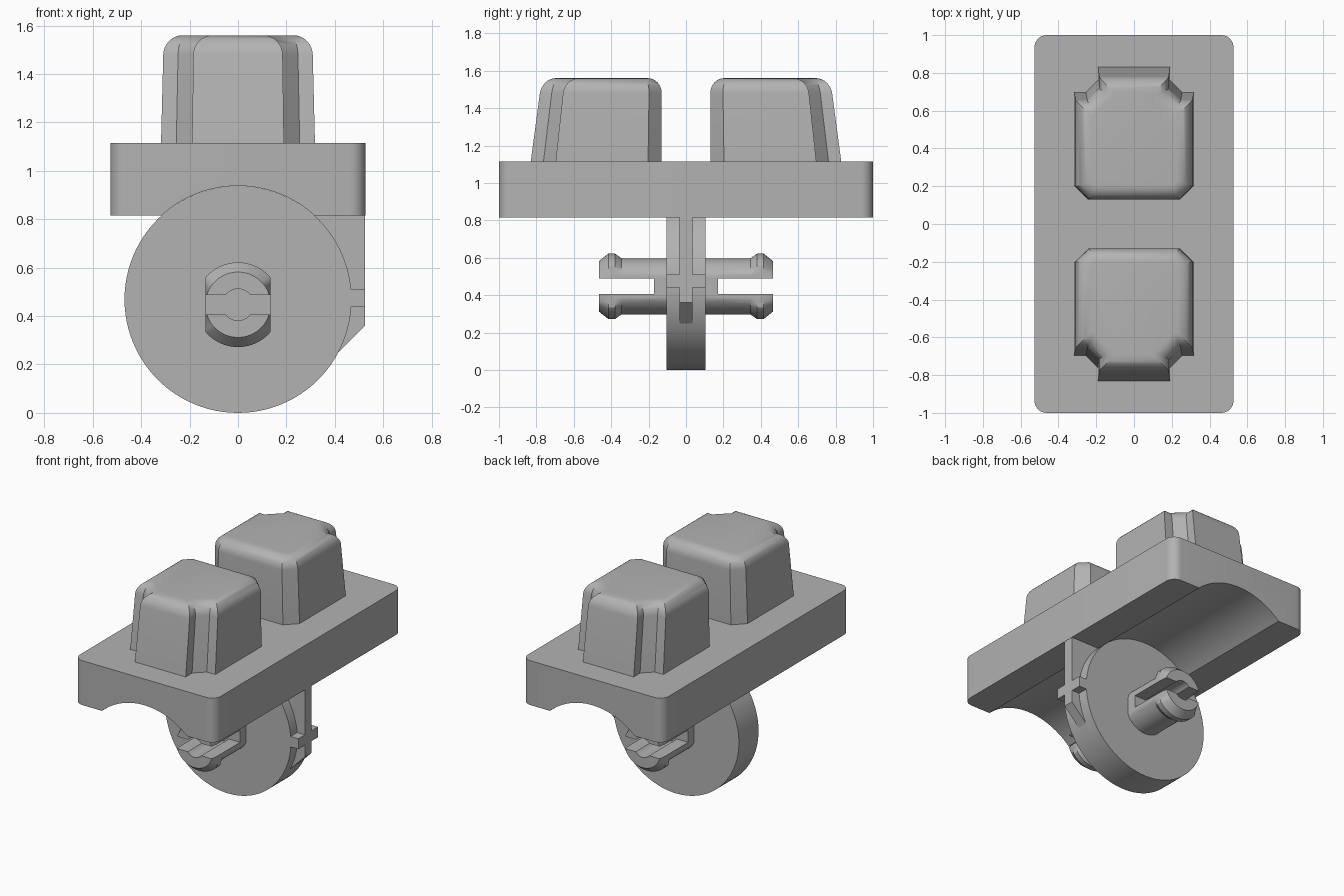
import bpy, bmesh
from math import sin, cos, pi, asin, sqrt, radians
from mathutils import Vector

if "Cube" in bpy.data.objects:
    bpy.data.objects.remove(bpy.data.objects["Cube"], do_unlink=True)

grey = bpy.data.materials.new("plain grey")
grey.use_nodes = True
grey.diffuse_color = (0.45, 0.45, 0.45, 1)
grey.node_tree.nodes["Principled BSDF"].inputs["Base Color"].default_value = grey.diffuse_color

DISC_R = DISC_Z = 0.469
PIN_Z = 0.447
PLATE_X, PLATE_BOTTOM, PLATE_TOP = 0.527, 0.815, 1.115


def finish(name, bm, angle=30):
    bmesh.ops.recalc_face_normals(bm, faces=bm.faces)
    mesh = bpy.data.meshes.new(name)
    bm.to_mesh(mesh)
    bm.free()
    mesh.materials.append(grey)
    ob = bpy.data.objects.new(name, mesh)
    bpy.context.collection.objects.link(ob)
    bpy.ops.object.select_all(action='DESELECT')
    ob.select_set(True)
    bpy.context.view_layer.objects.active = ob
    bpy.ops.object.shade_smooth_by_angle(angle=radians(angle))
    return ob


def loft(rings):
    """Skin equal-length rings of points and cap both ends."""
    bm = bmesh.new()
    rows = [[bm.verts.new(p) for p in ring] for ring in rings]
    n = len(rows[0])
    for a, b in zip(rows, rows[1:]):
        for i in range(n):
            j = (i + 1) % n
            bm.faces.new((a[i], a[j], b[j], b[i]))
    bm.faces.new(rows[0])
    bm.faces.new(rows[-1])
    return bm


def extrude_y(profile, half):
    """Extrude an x-z profile evenly about y = 0."""
    return loft([[(x, y, z) for x, z in profile] for y in (-half, half)])


def arc(r, start, end, steps, cz=0):
    return [(r * cos(start + (end - start) * i / steps),
             cz + r * sin(start + (end - start) * i / steps)) for i in range(steps + 1)]


# Top plate with a round channel under it and rounded upright corners
a = asin((PLATE_BOTTOM - DISC_Z) / DISC_R)
channel = arc(DISC_R, a, pi - a, 32, DISC_Z)
bm = extrude_y([(-PLATE_X, PLATE_BOTTOM), (-PLATE_X, PLATE_TOP),
                (PLATE_X, PLATE_TOP), (PLATE_X, PLATE_BOTTOM)] + channel, 1)
corners = [e for e in bm.edges
           if all(abs(v.co.x) > PLATE_X - 0.001 for v in e.verts)
           and abs(e.verts[0].co.z - e.verts[1].co.z) > 0.1]
bmesh.ops.bevel(bm, geom=corners, offset=0.065, segments=8, profile=0.5, affect='EDGES')
finish("top_plate", bm)

# Upright disc
finish("disc", extrude_y(arc(DISC_R, 0, 2 * pi, 96, DISC_Z)[:-1], 0.105))

# Thin rib and cross tab beside the disc
finish("side_rib", extrude_y([(0.3, 0.82), (0.525, 0.82), (0.525, 0.36),
                              (0.4, 0.235), (0.3, 0.3)], 0.035))
finish("cross_tab", extrude_y([(0.4, 0.44), (0.525, 0.44), (0.525, 0.51), (0.4, 0.51)], 0.105))

# Axle core with flat sides
FLAT, SLOT, BORE = 0.135, 0.041, 0.065


def flatten(points):
    return [(max(-FLAT, min(FLAT, x)), z) for x, z in points]


core = flatten(arc(0.15, 0, 2 * pi, 64, PIN_Z)[:-1])
finish("axle_core", extrude_y(core, 0.17))

# Four split prongs with a swollen tip and half-bore
b = asin(SLOT / BORE)
for side, end in ((-1, "front"), (1, "back")):
    for up, level in ((1, "upper"), (-1, "lower")):
        rings = []
        for y, r in ((0.16, 0.15), (0.345, 0.15), (0.38, 0.175), (0.415, 0.175), (0.465, FLAT)):
            a = asin(SLOT / r)
            section = flatten(arc(r, a, pi - a, 40)) + arc(BORE, pi - b, b, 12)
            rings.append([(x, side * y, PIN_Z + up * z) for x, z in section])
        finish(f"{end}_{level}_prong", loft(rings))


# Tapered caps with notched outer corners and rounded tops
half = [(0.245, 0.13), (0.318, 0.203), (0.318, 0.697), (0.255, 0.697), (0.19, 0.762), (0.19, 0.83)]
outline = [Vector(p) for p in half] + [Vector((-x, y)) for x, y in reversed(half)]


def inset(points, d):
    """Mitred inward offset of a counter-clockwise outline."""
    result = []
    for i, p in enumerate(points):
        before = (p - points[i - 1]).normalized()
        after = (points[(i + 1) % len(points)] - p).normalized()
        n1, n2 = Vector((-before.y, before.x)), Vector((-after.y, after.x))
        result.append(p + (n1 + n2) * d / (1 + n1.dot(n2)))
    return result


ROUND, CAP_TOP = 0.08, 1.56
for side, end in ((-1, "front"), (1, "back")):
    levels = [(PLATE_TOP - 0.01, 0)]
    for i in range(9):
        t = i / 8 * pi / 2
        levels.append((CAP_TOP - ROUND + ROUND * sin(t), ROUND * (1 - cos(t))))
    rings = []
    for z, d in levels:
        t = (z - PLATE_TOP) / (CAP_TOP - PLATE_TOP)
        rings.append([(p.x * (1 - 0.035 * t), side * (0.13 + (p.y - 0.13) * (1 - 0.085 * t)), z)
                      for p in inset(outline, d)])
    finish(f"{end}_cap", loft(rings))
